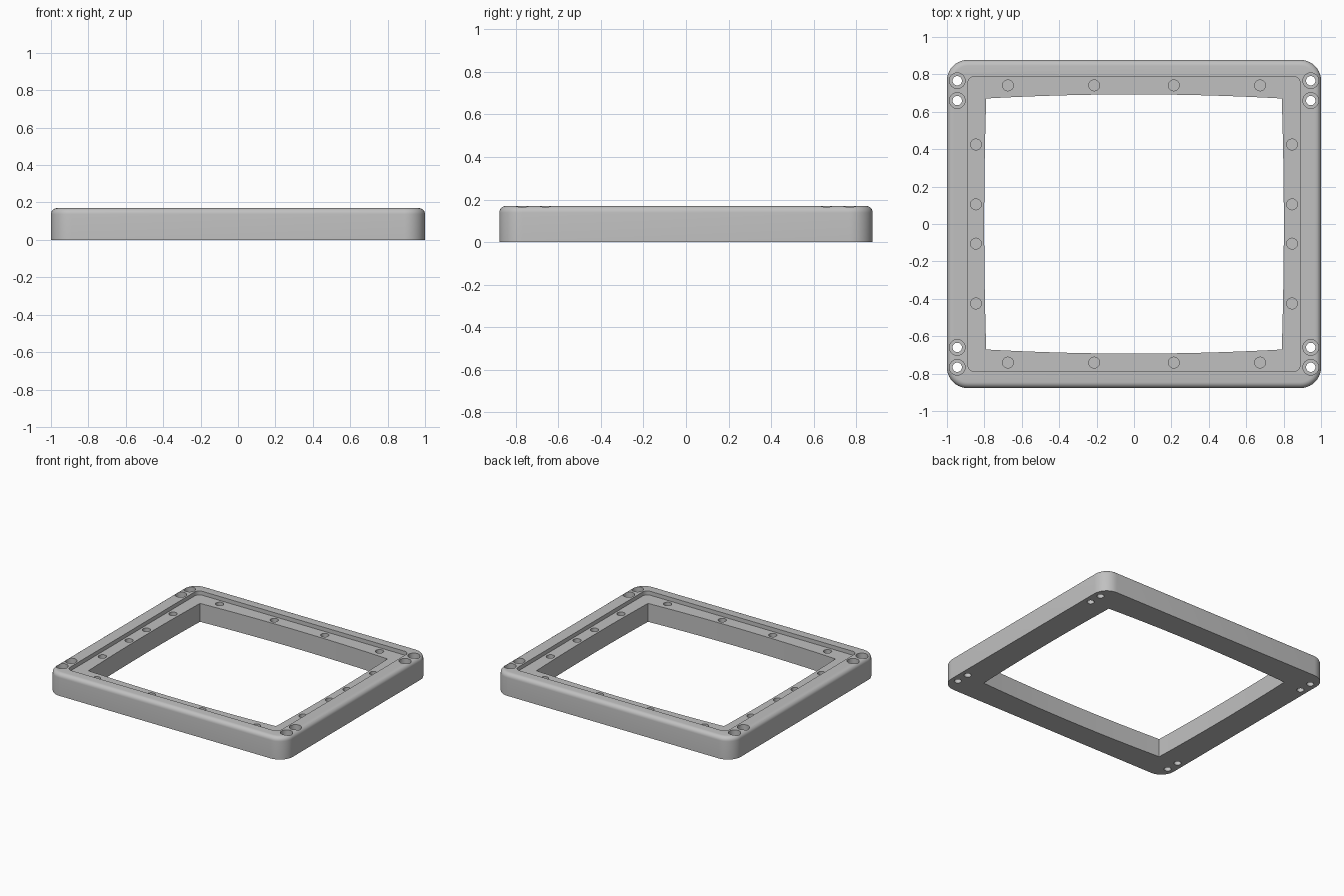
import bpy
import bmesh
from math import cos, sin, pi, radians

old = bpy.data.objects.get("Cube")
if old:
    bpy.data.objects.remove(old, do_unlink=True)

HEIGHT = 0.17
STEP = 0.14      # height of the recessed ledge

grey = bpy.data.materials.new("plain grey")
grey.use_nodes = True
colour = (0.53, 0.53, 0.53, 1)
grey.diffuse_color = colour
grey.node_tree.nodes["Principled BSDF"].inputs["Base Color"].default_value = colour


def rounded_rect(hx, hy, r, n=10):
    pts = []
    for k, (sx, sy) in enumerate([(1, 1), (-1, 1), (-1, -1), (1, -1)]):
        for i in range(n + 1):
            a = (k + i / n) * pi / 2
            pts.append((sx * (hx - r) + r * cos(a), sy * (hy - r) + r * sin(a)))
    return pts


def circle(cx, cy, r, n=32):
    return [(cx + r * cos(2 * pi * i / n), cy + r * sin(2 * pi * i / n)) for i in range(n)]


def bowed_rect(hx, hy, bow_x, bow_y, n=16):
    """Rectangle whose sides swell slightly outwards in the middle."""
    pts = []
    for i in range(n):
        t = 2 * i / n - 1
        pts.append((hx + bow_x * (1 - t * t), t * hy))
    for i in range(n):
        t = 1 - 2 * i / n
        pts.append((t * hx, hy + bow_y * (1 - t * t)))
    return pts + [(-x, -y) for x, y in pts]


def prisms(name, outlines, z0, z1):
    bm = bmesh.new()
    for pts in outlines:
        low = [bm.verts.new((x, y, z0)) for x, y in pts]
        high = [bm.verts.new((x, y, z1)) for x, y in pts]
        bm.faces.new(low[::-1])
        bm.faces.new(high)
        for i in range(len(pts)):
            j = (i + 1) % len(pts)
            bm.faces.new((low[i], low[j], high[j], high[i]))
    mesh = bpy.data.meshes.new(name)
    bm.to_mesh(mesh)
    bm.free()
    mesh.materials.append(grey)
    obj = bpy.data.objects.new(name, mesh)
    bpy.context.collection.objects.link(obj)
    return obj


# Outer body with a rounded top rim
frame = prisms("bezel_frame", [rounded_rect(1, 0.877, 0.11)], 0, HEIGHT)
bm = bmesh.new()
bm.from_mesh(frame.data)
rim = [e for e in bm.edges if all(v.co.z > HEIGHT - 0.001 for v in e.verts)]
bmesh.ops.bevel(bm, geom=rim, offset=0.032, segments=6, profile=0.5, affect='EDGES')
bm.to_mesh(frame.data)
bm.free()

# Hole positions
screws = [(sx * 0.945, sy * y) for sx in (-1, 1) for sy in (-1, 1) for y in (0.766, 0.66)]
pins = [(sx * x, sy * 0.741) for sx in (-1, 1) for sy in (-1, 1) for x in (0.674, 0.213)]
pins += [(sx * 0.845, sy * y) for sx in (-1, 1) for sy in (-1, 1) for y in (0.425, 0.105)]

# Recess, window opening, counterbored through holes and blind pin holes
cutters = [
    prisms("recess_cutter", [rounded_rect(0.89, 0.789, 0.04)], STEP, 0.3),
    prisms("opening_cutter", [bowed_rect(0.79, 0.671, 0.011, 0.022)], -0.1, 0.4),
    prisms("screw_head_cutter", [circle(x, y, 0.042) for x, y in screws], 0.08, 0.35),
    prisms("screw_hole_cutter", [circle(x, y, 0.025) for x, y in screws], -0.2, 0.36),
    prisms("pin_hole_cutter", [circle(x, y, 0.029) for x, y in pins], 0.04, 0.37),
]

bpy.context.view_layer.objects.active = frame
for cutter in cutters:
    cutter.hide_render = True
    mod = frame.modifiers.new(cutter.name, 'BOOLEAN')
    mod.operation = 'DIFFERENCE'
    mod.solver = 'EXACT'
    mod.object = cutter
    bpy.ops.object.modifier_apply(modifier=mod.name)
    bpy.data.objects.remove(cutter, do_unlink=True)

# Smooth curves, sharp edges
bpy.ops.object.select_all(action='DESELECT')
frame.select_set(True)
bpy.ops.object.shade_smooth_by_angle(angle=radians(30))
